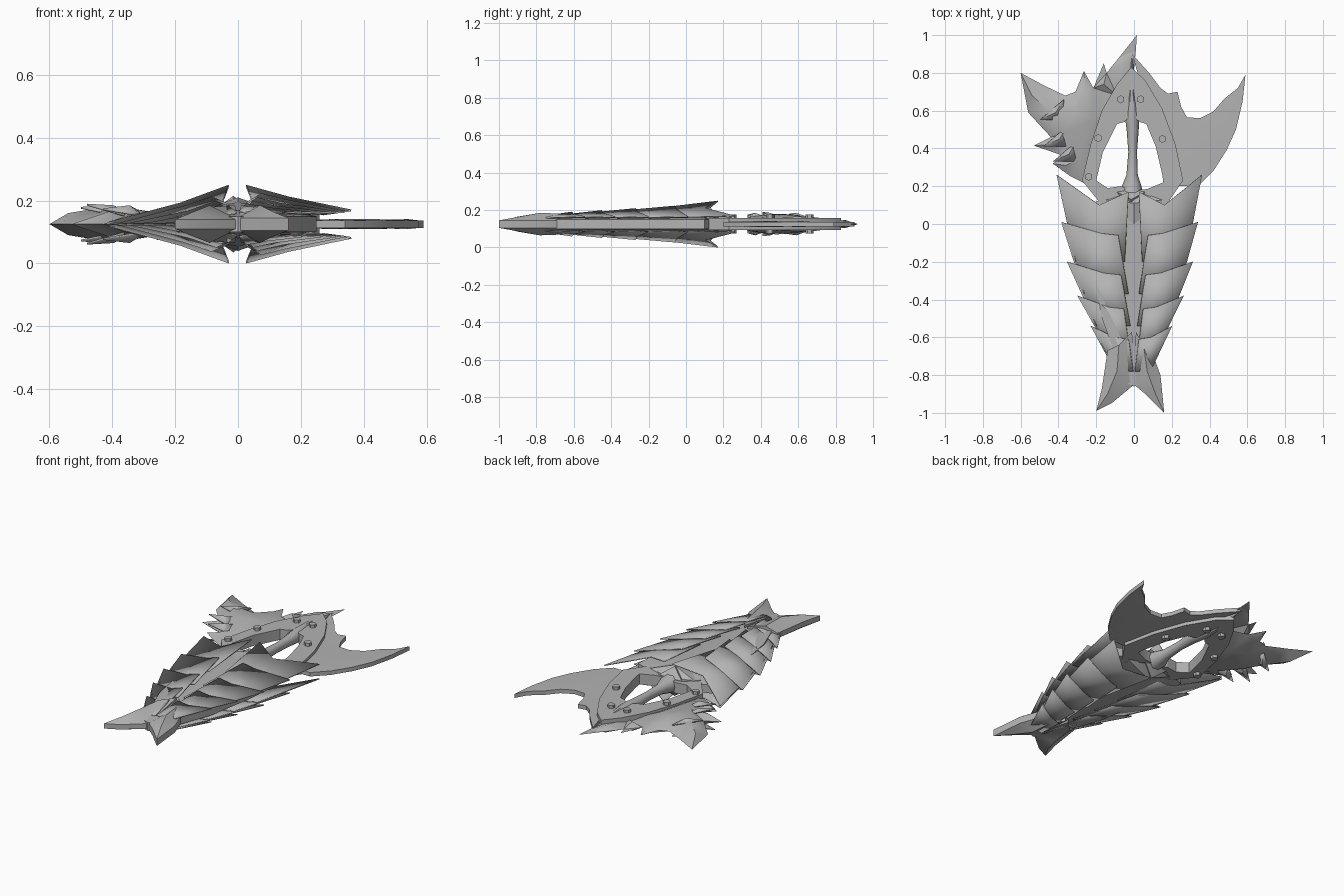
import bpy, bmesh, math
from mathutils import Vector
from mathutils.geometry import delaunay_2d_cdt

MID = 0.125  # height of the plane of symmetry

steel = bpy.data.materials.new("grey_steel")
steel.diffuse_color = (0.45, 0.45, 0.45, 1)


def finish(name, bm, angle=25):
    mesh = bpy.data.meshes.new(name)
    bm.to_mesh(mesh)
    bm.free()
    mesh.materials.append(steel)
    for p in mesh.polygons:
        p.use_smooth = True
    mesh.set_sharp_from_angle(angle=math.radians(angle))
    ob = bpy.data.objects.new(name, mesh)
    bpy.context.collection.objects.link(ob)
    return ob


def plate(name, outline, ridge=(), rim=0.0, shell=False, angle=25):
    """Plate mirrored about the middle plane; points are (x, y[, half height])."""
    pts = [(p[0], p[1], p[2] if len(p) > 2 else rim) for p in list(outline) + list(ridge)]
    n = len(outline)
    co, _, faces, orig, _, _ = delaunay_2d_cdt(
        [Vector(p[:2]) for p in pts], [], [list(range(n))], 1, 1e-5)
    h = [pts[o[0]][2] if o else rim for o in orig]
    bm = bmesh.new()
    top = [bm.verts.new((c.x, c.y, MID + z)) for c, z in zip(co, h)]
    bot = [bm.verts.new((c.x, c.y, MID - z)) if z > 0 or shell else t
           for c, z, t in zip(co, h, top)]
    edges = {}
    for f in faces:
        a, b, c = [co[i] for i in f[:3]]
        f = list(f) if (b - a).cross(c - a) > 0 else list(f)[::-1]
        bm.faces.new([top[i] for i in f])
        if any(top[i] is not bot[i] for i in f):
            bm.faces.new([bot[i] for i in reversed(f)])
        for i, j in zip(f, f[1:] + f[:1]):
            edges[(i, j)] = True
    if not shell:  # side walls
        for i, j in edges:
            if (j, i) not in edges:
                ring = [top[j], top[i]]
                ring += [v for v, t in ((bot[i], top[i]), (bot[j], top[j])) if v is not t]
                if len(ring) > 2:
                    bm.faces.new(ring)
    loose = [v for v in bm.verts if not v.link_faces]
    bmesh.ops.delete(bm, geom=loose, context='VERTS')
    ob = finish(name, bm, angle)
    if shell:
        ob.modifiers.new("thickness", 'SOLIDIFY').thickness = 0.006
    return ob


def spindle(name, stations, sides=10):
    """Rounded bar along y from (y, x, half width, half height) stations."""
    bm = bmesh.new()
    rings = []
    for y, x, rx, rz in stations:
        rings.append([bm.verts.new((x + rx * math.cos(2 * math.pi * k / sides), y,
                                    MID + rz * math.sin(2 * math.pi * k / sides)))
                      for k in range(sides)])
    for a, b in zip(rings, rings[1:]):
        for k in range(sides):
            m = (k + 1) % sides
            bm.faces.new([a[k], b[k], b[m], a[m]])
    bm.faces.new(rings[0])
    bm.faces.new(rings[-1][::-1])
    bmesh.ops.recalc_face_normals(bm, faces=bm.faces[:])
    return finish(name, bm, 40)


# Overlapping blade scales: closed outer edge on the left, open on the right
def scale_height(x, y, edge, lift):
    ridge = 0.055 + 0.07 * (y + 0.7) / 0.85
    width = 0.13 + 0.25 * (y + 0.7) / 0.8
    t = min(abs(x) / width, 1)
    return max(0, min(0.125, edge + (ridge - edge) * (1 - t) + lift))


# front (y, outer x, inner x), trailing (y, outer x, inner x)
SCALES = [((-0.78, 0.10, 0.005), (-0.54, 0.23, 0.03)),
          ((-0.70, 0.12, 0.02), (-0.38, 0.30, 0.055)),
          ((-0.54, 0.20, 0.02), (-0.20, 0.355, 0.07)),
          ((-0.37, 0.265, 0.03), (0.01, 0.385, 0.085)),
          ((-0.20, 0.31, 0.05), (0.26, 0.41, 0.03))]
for side, s, edge in (("left", -1, 0.0), ("right", 0.88, 0.04)):
    for i, ((fy, fo, fi), (ty, to, ti)) in enumerate(SCALES):
        last = i == 4
        flat = [(fi, fy, -0.006), (fo, fy, -0.006), (to, ty, 0.002),
                (to * 0.45, 0.10 if last else ty - 0.06, 0.006),
                (ti, 0.17 if last else ty - 0.07, 0.008)]
        outline = [(x * s, y, scale_height(x, y, edge, l)) for x, y, l in flat]
        plate(f"{side}_scale_{i + 1}", outline, shell=True)

# Blade core between the scales
core = [(0.05, -0.84), (0.11, -0.66), (0.17, -0.5), (0.22, -0.2), (0.25, 0.1), (0.17, 0.13)]
plate("blade_core",
      [(0, -0.86)] + core + [(0, 0.19)] + [(-x, y) for x, y in core[::-1]],
      [(0, -0.6, 0.045), (0, -0.3, 0.05), (0, 0.0, 0.07), (0, 0.11, 0.085)], rim=0.025)

# Forked point at the front
plate("left_fork",
      [(0, -0.85), (-0.01, -0.57, 0.06), (-0.08, -0.64, 0.055), (-0.14, -0.67),
       (-0.17, -0.87), (-0.20, -0.99), (-0.12, -0.95)],
      [(-0.09, -0.78, 0.06), (-0.14, -0.9, 0.04)], rim=0.015)
plate("right_fork",
      [(0, -0.85), (0.06, -0.9), (0.16, -1.0), (0.14, -0.8), (0.10, -0.69),
       (0.05, -0.64, 0.055), (0.01, -0.57, 0.06)],
      [(0.07, -0.78, 0.06), (0.11, -0.89, 0.04)], rim=0.02)

# Arched handle frame
plate("left_frame",
      [(-0.015, 0.83), (-0.09, 0.74), (-0.17, 0.60), (-0.23, 0.42), (-0.275, 0.23),
       (-0.17, 0.10), (-0.01, 0.16), (-0.04, 0.19), (-0.07, 0.20), (-0.14, 0.19),
       (-0.20, 0.23), (-0.165, 0.38), (-0.09, 0.53), (-0.05, 0.54), (-0.015, 0.58)], rim=0.032)
plate("right_frame",
      [(-0.015, 0.83), (0.06, 0.76), (0.15, 0.61), (0.22, 0.42), (0.26, 0.23),
       (0.17, 0.10), (-0.01, 0.16), (0.02, 0.18), (0.07, 0.185), (0.155, 0.22),
       (0.15, 0.26), (0.115, 0.41), (0.065, 0.53), (0.03, 0.54), (-0.015, 0.58)], rim=0.032)
# Raised collar where the blade meets the frame
plate("blade_collar", [(-0.17, 0.10), (-0.02, 0.06), (0.15, 0.10), (0.06, 0.17),
                       (-0.01, 0.18), (-0.09, 0.17)],
      [(-0.015, 0.13, 0.09)], rim=0.035)

# Grip bar
spindle("grip", [(0.12, -0.012, 0.065, 0.06), (0.20, -0.012, 0.052, 0.045),
                 (0.26, -0.01, 0.03, 0.032), (0.38, -0.007, 0.023, 0.028),
                 (0.50, -0.007, 0.032, 0.034), (0.58, -0.01, 0.04, 0.042),
                 (0.68, -0.012, 0.025, 0.04), (0.88, -0.01, 0.003, 0.01)])

# Hexagonal rivets through the frame
for i, (x, y) in enumerate([(-0.24, 0.25), (-0.19, 0.455), (-0.07, 0.66),
                            (0.035, 0.66), (0.15, 0.45)]):
    bm = bmesh.new()
    bmesh.ops.create_cone(bm, cap_ends=True, segments=6, radius1=0.021, radius2=0.021, depth=0.10)
    bmesh.ops.translate(bm, verts=bm.verts[:], vec=(x, y, MID))
    finish(f"rivet_{i + 1}", bm)

# Thin swept fin on the right
plate("right_fin",
      [(-0.01, 0.9), (0.08, 0.8), (0.14, 0.72), (0.18, 0.69), (0.23, 0.70), (0.25, 0.62),
       (0.28, 0.565), (0.35, 0.56), (0.42, 0.595), (0.48, 0.665), (0.55, 0.72), (0.59, 0.79),
       (0.575, 0.65), (0.54, 0.50), (0.49, 0.39), (0.42, 0.28), (0.34, 0.20), (0.24, 0.2),
       (0.20, 0.42), (0.13, 0.6), (0.03, 0.76)],
      [(0.54, 0.62, 0.016), (0.44, 0.46, 0.016), (0.3, 0.4, 0.016)], rim=0.012)

# Lumpy spiked fin on the left
plate("left_spiked_fin",
      [(0.015, 1.0), (0.01, 0.92), (0.0, 0.82), (-0.09, 0.68), (-0.17, 0.5), (-0.25, 0.21),
       (-0.34, 0.255), (-0.43, 0.32), (-0.37, 0.36), (-0.53, 0.415), (-0.44, 0.46),
       (-0.56, 0.59), (-0.6, 0.8), (-0.48, 0.735), (-0.365, 0.68), (-0.31, 0.70),
       (-0.265, 0.81), (-0.215, 0.72), (-0.16, 0.85), (-0.145, 0.80), (-0.08, 0.88)],
      [(-0.54, 0.68, 0.035), (-0.45, 0.6, 0.05), (-0.37, 0.48, 0.055), (-0.31, 0.6, 0.045),
       (-0.26, 0.71, 0.025), (-0.16, 0.74, 0.028), (-0.06, 0.85, 0.022), (-0.29, 0.35, 0.04),
       (-0.22, 0.55, 0.03), (-0.44, 0.42, 0.03), (-0.36, 0.31, 0.025)], angle=45)
# Small paired thorns standing off the spiked fin
for i, (x, y, h) in enumerate([(-0.48, 0.41, 0.065), (-0.43, 0.33, 0.05), (-0.5, 0.55, 0.055)]):
    plate(f"thorn_{i + 1}", [(x, y, h), (x + 0.12, y + 0.0, 0.03), (x + 0.13, y + 0.11, 0.035)],
          [(x + 0.085, y + 0.04, 0.06)], shell=True)
